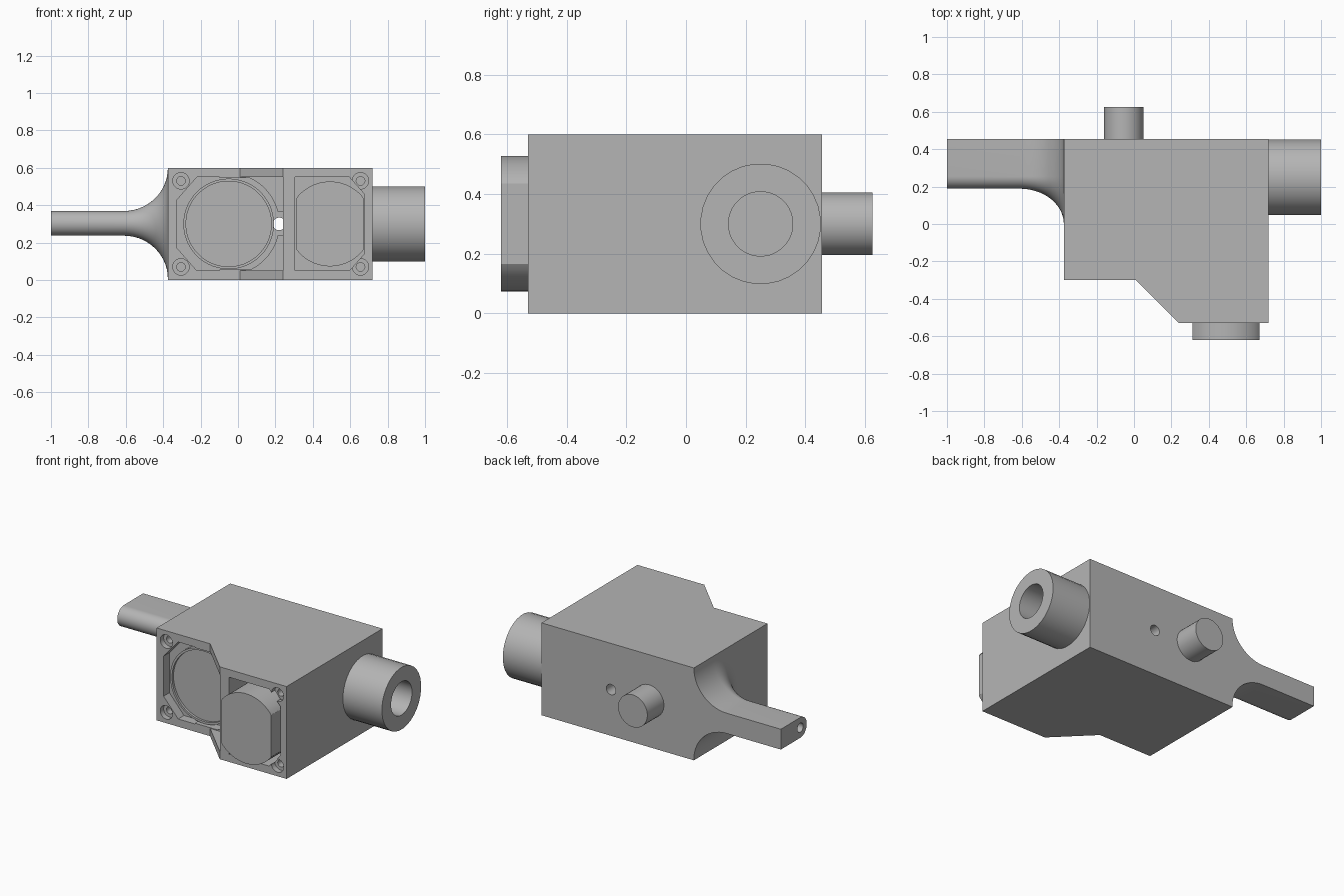
import bpy, bmesh
from math import cos, sin, pi, radians, sqrt

cube = bpy.data.objects.get("Cube")
if cube:
    bpy.data.objects.remove(cube, do_unlink=True)

grey = bpy.data.materials.new("plain grey")
grey.use_nodes = True
COLOUR = (0.46, 0.46, 0.46, 1)
grey.diffuse_color = COLOUR
grey.node_tree.nodes["Principled BSDF"].inputs["Base Color"].default_value = COLOUR

MID = 0.30      # height of the main axis
BACK = 0.455    # rear face
FRONT_L, FRONT_R = -0.30, -0.53   # the two stepped front faces


def loft(name, rings):
    """Skin equal-length rings of points and cap both ends."""
    bm = bmesh.new()
    rows = [[bm.verts.new(p) for p in ring] for ring in rings]
    n = len(rows[0])
    for a, b in zip(rows, rows[1:]):
        for i in range(n):
            j = (i + 1) % n
            bm.faces.new((a[i], a[j], b[j], b[i]))
    bm.faces.new(rows[0])
    bm.faces.new(rows[-1])
    bmesh.ops.recalc_face_normals(bm, faces=bm.faces)
    mesh = bpy.data.meshes.new(name)
    bm.to_mesh(mesh)
    bm.free()
    mesh.materials.append(grey)
    ob = bpy.data.objects.new(name, mesh)
    bpy.context.collection.objects.link(ob)
    return ob


def prism(name, outline, axis, start, end):
    """Extrude a 2D outline along the x, y or z axis."""
    def place(u, v, w):
        return {"x": (w, u, v), "y": (u, w, v), "z": (u, v, w)}[axis]
    return loft(name, [[place(u, v, w) for u, v in outline] for w in (start, end)])


def circle(u, v, r, n=32, clip_u=9, clip_v=9):
    """Circle outline, optionally flattened on its sides."""
    pts = []
    for i in range(n):
        a = 2 * pi * (i + 0.5) / n
        pts.append((u + max(-clip_u, min(clip_u, r * cos(a))),
                    v + max(-clip_v, min(clip_v, r * sin(a)))))
    return pts


def box(u0, u1, v0, v1):
    return [(u0, v0), (u1, v0), (u1, v1), (u0, v1)]


def cut(ob, cutter):
    mod = ob.modifiers.new("cut", "BOOLEAN")
    mod.operation, mod.solver, mod.object = "DIFFERENCE", "EXACT", cutter
    bpy.ops.object.select_all(action="DESELECT")
    bpy.context.view_layer.objects.active = ob
    ob.select_set(True)
    bpy.ops.object.modifier_apply(modifier=mod.name)
    bpy.data.objects.remove(cutter, do_unlink=True)


# Stepped housing
plan = [(-0.375, BACK), (0.72, BACK), (0.72, FRONT_R), (0.24, FRONT_R),
        (0.01, FRONT_L), (-0.375, FRONT_L)]
housing = prism("housing", plan, "z", 0, 0.6)

# Slot through the slanted step, leaving thin top and bottom lips
cut(housing, prism("slot", box(0.005, 0.24, 0.05, 0.55), "y", -0.7, FRONT_L))

# Left recess: clipped circle, chamfered corner pockets, notch at the channel
floor_l = FRONT_L + 0.06
left_pocket = [(-0.1, 0.05), (-0.1, 0.55), (-0.22, 0.55), (-0.325, 0.43),
               (-0.325, 0.17), (-0.22, 0.05)]
for outline in (left_pocket, box(0.15, 0.24, 0.24, 0.365)):
    cut(housing, prism("pocket", outline, "y", -0.7, floor_l))
ring = circle(-0.05, MID, 0.27, 64, clip_v=0.245)
cut(housing, prism("pocket", ring, "y", -0.7, floor_l - 0.001))

# Right recess with chamfered outer corners
right_pocket = [(0.305, 0.05), (0.595, 0.05), (0.675, 0.14), (0.675, 0.46),
                (0.595, 0.55), (0.305, 0.55)]
cut(housing, prism("pocket", right_pocket, "y", -0.7, FRONT_R + 0.2))

# Counterbored screw holes in the four front corners
for x, face in ((-0.305, FRONT_L), (0.655, FRONT_R)):
    for z in (0.07, 0.53):
        for r, depth in ((0.044, 0.035), (0.023, 0.12)):
            cut(housing, prism("screw", circle(x, z, r, 24), "y", face - 0.05, face + depth))

# Narrow channel from front to back
cut(housing, prism("channel", circle(0.22, MID, 0.034, 24), "y", -0.4, 0.6))

# Side tube with a bore
tube = prism("side_tube", circle(0.25, MID, 0.202), "x", 0.7, 1.0)
bore = circle(0.25, MID, 0.108)
cut(tube, prism("bore", bore, "x", 0.6, 1.1))
cut(housing, prism("bore", bore, "x", 0.55, 0.8))

# Rear pin
pin = prism("rear_pin", circle(-0.055, MID, 0.105), "y", 0.43, 0.625)

# Round disc with a shallow rim in the left recess
disc = prism("front_disc", circle(-0.05, MID, 0.242, 64), "y", FRONT_L + 0.02, floor_l + 0.02)
cut(disc, prism("dish", circle(-0.05, MID, 0.228, 64), "y", FRONT_L - 0.05, FRONT_L + 0.035))

# Flat-sided button standing out of the right recess
button = prism("front_button", circle(0.492, MID, 0.227, 64, clip_u=0.18), "y", -0.62, -0.32)


# Arm with a flat back and round front, flaring into the housing
def arm_section(x):
    t = max(0, min(1, (x + 0.61) / 0.235))
    flare = 1 - sqrt(1 - t * t)
    rz, ry = 0.066 + 0.23 * flare, 0.066 + 0.19 * flare
    arc = [(x, 0.255 - ry * sin(pi * i / 24), 0.303 + rz * cos(pi * i / 24))
           for i in range(25)]
    return [(x, BACK, 0.303 + rz)] + arc + [(x, BACK, 0.303 - rz)]


steps = [-0.61 + 0.235 * sin(pi / 2 * i / 14) for i in range(15)]
arm = loft("side_arm", [arm_section(x) for x in [-1.0] + steps]
           + [[(-0.36, y, z) for _, y, z in arm_section(-0.375)]])
cut(arm, prism("arm_hole", circle(0.255, 0.303, 0.03, 20), "x", -1.1, -0.65))

# Smooth the curved walls and keep the edges crisp
bpy.ops.object.select_all(action="DESELECT")
for ob in (housing, tube, pin, disc, button, arm):
    ob.select_set(True)
bpy.context.view_layer.objects.active = housing
bpy.ops.object.shade_smooth_by_angle(angle=radians(30))
